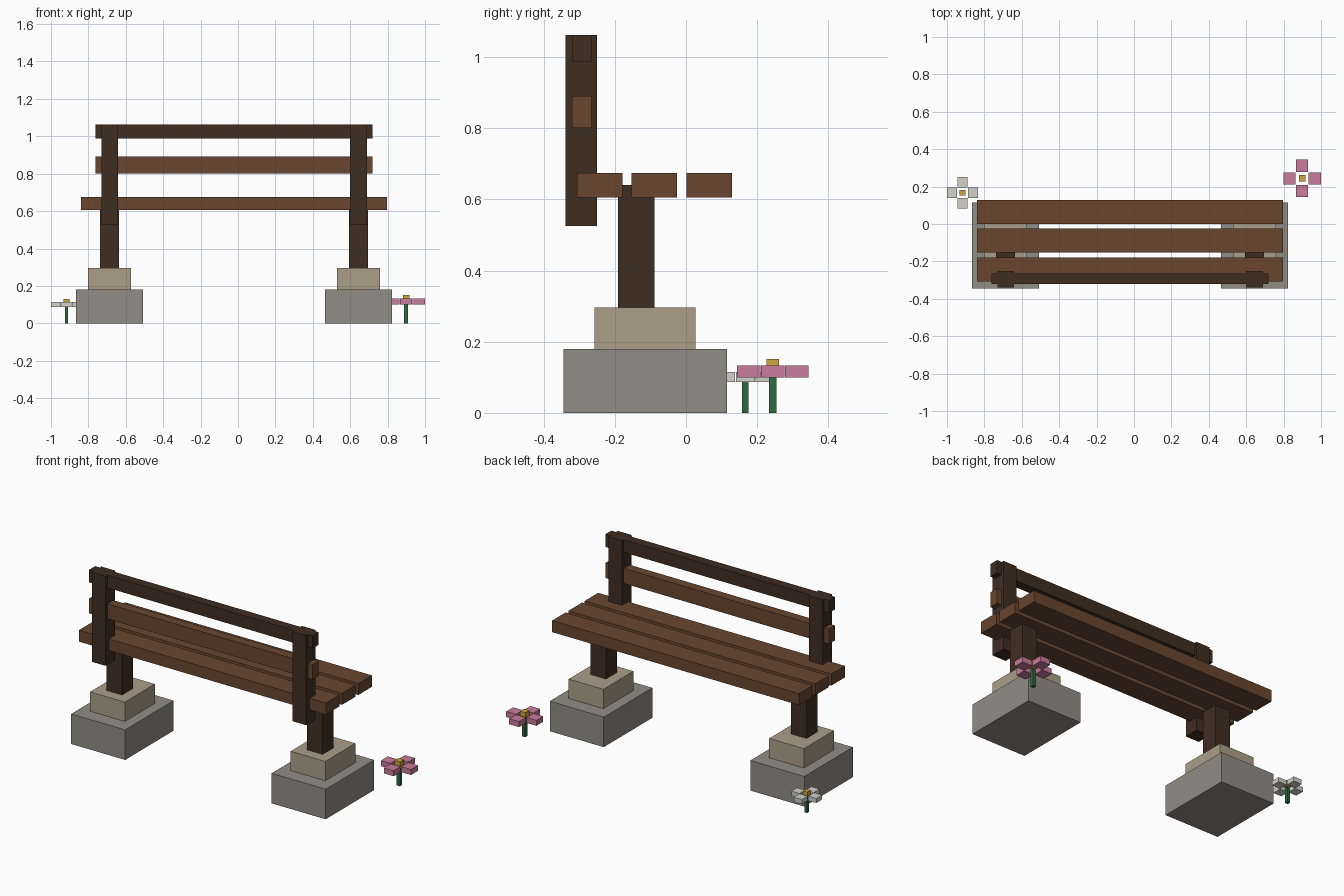
import bpy
import bmesh
from mathutils import Vector

if "Cube" in bpy.data.objects:
    bpy.data.objects.remove(bpy.data.objects["Cube"])


def material(name, hex_code):
    """Flat colour material from an sRGB hex code."""
    srgb = [int(hex_code[i:i + 2], 16) / 255 for i in (0, 2, 4)]
    lin = [c / 12.92 if c <= 0.04045 else ((c + 0.055) / 1.055) ** 2.4 for c in srgb]
    mat = bpy.data.materials.new(name)
    mat.diffuse_color = (*lin, 1)
    mat.use_nodes = True
    mat.node_tree.nodes["Principled BSDF"].inputs["Base Color"].default_value = mat.diffuse_color
    return mat


STONE = material("grey_stone", "918D86")
SAND = material("sandstone", "AC9F88")
DARK = material("dark_wood", "402D21")
WOOD = material("brown_wood", "68462F")
PINK = material("pink_petal", "C97C9C")
WHITE = material("white_petal", "D2D2CA")
GOLD = material("flower_gold", "D0A53C")
GREEN = material("stem_green", "2F6A3E")


def boxes(name, mat, *spans):
    """One object made of boxes, each given as (x0, x1), (y0, y1), (z0, z1)."""
    bm = bmesh.new()
    for span in spans:
        lo, hi = (Vector(v) for v in zip(*span))
        cube = bmesh.ops.create_cube(bm, size=1)["verts"]
        bmesh.ops.scale(bm, vec=hi - lo, verts=cube)
        bmesh.ops.translate(bm, vec=(lo + hi) / 2, verts=cube)
    mesh = bpy.data.meshes.new(name)
    bm.to_mesh(mesh)
    bm.free()
    mesh.materials.append(mat)
    obj = bpy.data.objects.new(name, mesh)
    bpy.context.collection.objects.link(obj)
    return obj


def around(c, width):
    return (c - width / 2, c + width / 2)


MID = -0.021  # bench centre in x

# Supports: stepped stone footing, leg and back post on each side
for side, sign in (("left", -1), ("right", 1)):
    x = MID + sign * 0.665
    boxes(side + "_footing", STONE, (around(x, 0.358), (-0.345, 0.115), (0, 0.18)))
    boxes(side + "_plinth", SAND, (around(x, 0.23), (-0.257, 0.027), (0.18, 0.296)))
    boxes(side + "_leg", DARK, (around(x, 0.102), (-0.191, -0.089), (0.296, 0.64)))
    boxes(side + "_back_post", DARK, (around(x, 0.09), (-0.339, -0.25), (0.526, 1.063)))

# Seat slats
for i in range(3):
    boxes(f"seat_slat_{i + 1}", WOOD,
          (around(MID, 1.637), around(-0.243 + i * 0.154, 0.128), (0.606, 0.675)))

# Backrest
boxes("back_slat", WOOD, (around(MID, 1.482), (-0.321, -0.265), (0.801, 0.891)))
boxes("top_rail", DARK, (around(MID, 1.482), (-0.321, -0.265), (0.987, 1.063)))


def flower(name, x, y, z, s, petal_mat):
    """Blocky flower: z is the underside of the petals, s the overall scale."""
    top = z + 0.033 * s
    boxes(name + "_stem", GREEN, (around(x, 0.022 * s), around(y, 0.022 * s), (0, z)))
    boxes(name + "_petals", petal_mat, *[
        (around(x + dx * 0.0675 * s, 0.065 * s), around(y + dy * 0.0675 * s, 0.065 * s), (z, top))
        for dx, dy in ((1, 0), (-1, 0), (0, 1), (0, -1))])
    boxes(name + "_centre", GOLD,
          (around(x, 0.036 * s), around(y, 0.036 * s), (top - 0.018 * s, top + 0.018 * s)))


# Flowers beside the footings
flower("pink_flower", 0.899, 0.244, 0.1, 1.0, PINK)
flower("white_flower", -0.917, 0.167, 0.087, 0.83, WHITE)
